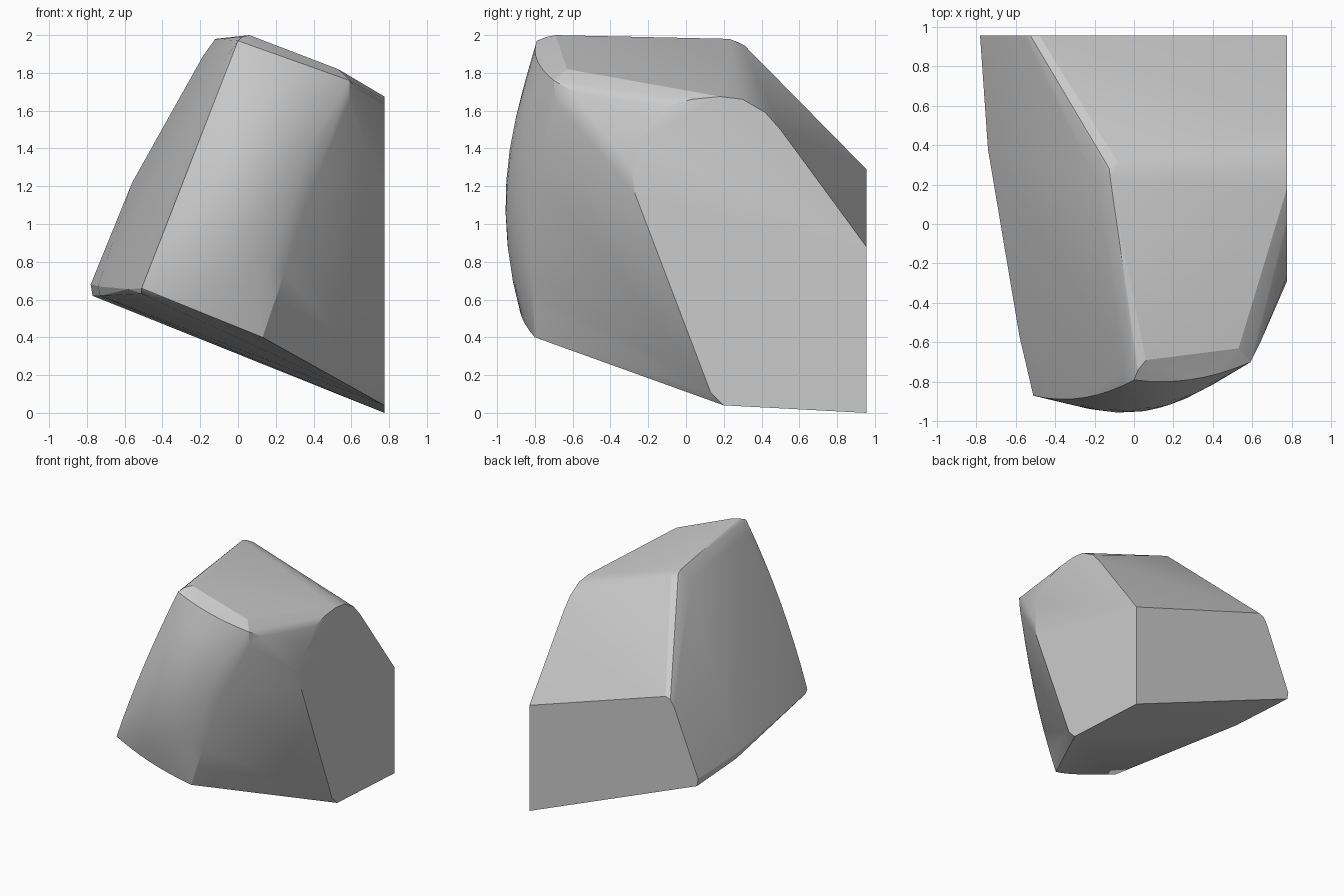
import bpy, bmesh, math
from mathutils import Vector

if "Cube" in bpy.data.objects:
    bpy.data.objects.remove(bpy.data.objects["Cube"])

# Flat cut on the right (y, z at x = 0.775)
RIGHT = [(-.27, 1.16), (-.29, 1.3), (-.265, 1.43), (-.2, 1.54), (-.1, 1.62), (.03, 1.66),
         (.18, 1.675), (.3, 1.66), (.42, 1.59), (.5, 1.5), (.955, .88), (.955, 0),
         (.2, .04), (.13, .11)]
# Flat cut at the back (x, z at y = 0.955)
BACK = [(-.48, 1.29), (-.525, 1.275), (-.56, 1.22), (-.78, .68), (-.77, .62)]
# Rounded ridges and rims
RIM = [(-.12, .23, 1.98), (-.08, .31, 1.945), (-.125, .28, 1.96), (-.185, .2, 1.89),
       (.06, -.69, 2.0), (.02, -.74, 1.99), (-.05, -.74, 1.9), (.53, -.63, 1.82),
       (.60, -.67, 1.75), (.59, -.69, 1.65), (.64, -.6, 1.7),
       (-.74, .38, .67), (-.73, .38, .62), (-.58, -.57, .655), (-.51, -.84, .63)]

# Bulging front face: bilinear patch pushed outwards
BL, BR = Vector((-.51, -.87, .66)), Vector((.13, -.80, .40))
TL, TR = Vector((.0, -.79, 1.97)), Vector((.59, -.70, 1.76))


def front_point(u, v):
    p = BL.lerp(BR, u).lerp(TL.lerp(TR, u), v)
    a, b = 4 * u * (1 - u), 4 * v * (1 - v)
    p.y -= .042 * a + .05 * b + .066 * a * b
    return p


N = 8
points = [(.775, y, z) for y, z in RIGHT] + [(x, .955, z) for x, z in BACK] + RIM
points += [front_point(i / N, j / N) for i in range(N + 1) for j in range(N + 1)]

# Wrap everything in one convex boulder
bm = bmesh.new()
for p in points:
    bm.verts.new(p)
hull = bmesh.ops.convex_hull(bm, input=bm.verts[:])
loose = [v for v in bm.verts if not v.link_faces]
bmesh.ops.delete(bm, geom=loose, context='VERTS')
bmesh.ops.dissolve_limit(bm, angle_limit=math.radians(1), verts=bm.verts[:], edges=bm.edges[:])
bmesh.ops.recalc_face_normals(bm, faces=bm.faces[:])
mesh = bpy.data.meshes.new("boulder")
bm.to_mesh(mesh)
bm.free()
rock = bpy.data.objects.new("boulder", mesh)
bpy.context.collection.objects.link(rock)
bpy.context.view_layer.objects.active = rock
rock.select_set(True)
bpy.ops.object.shade_smooth_by_angle(angle=math.radians(20))
